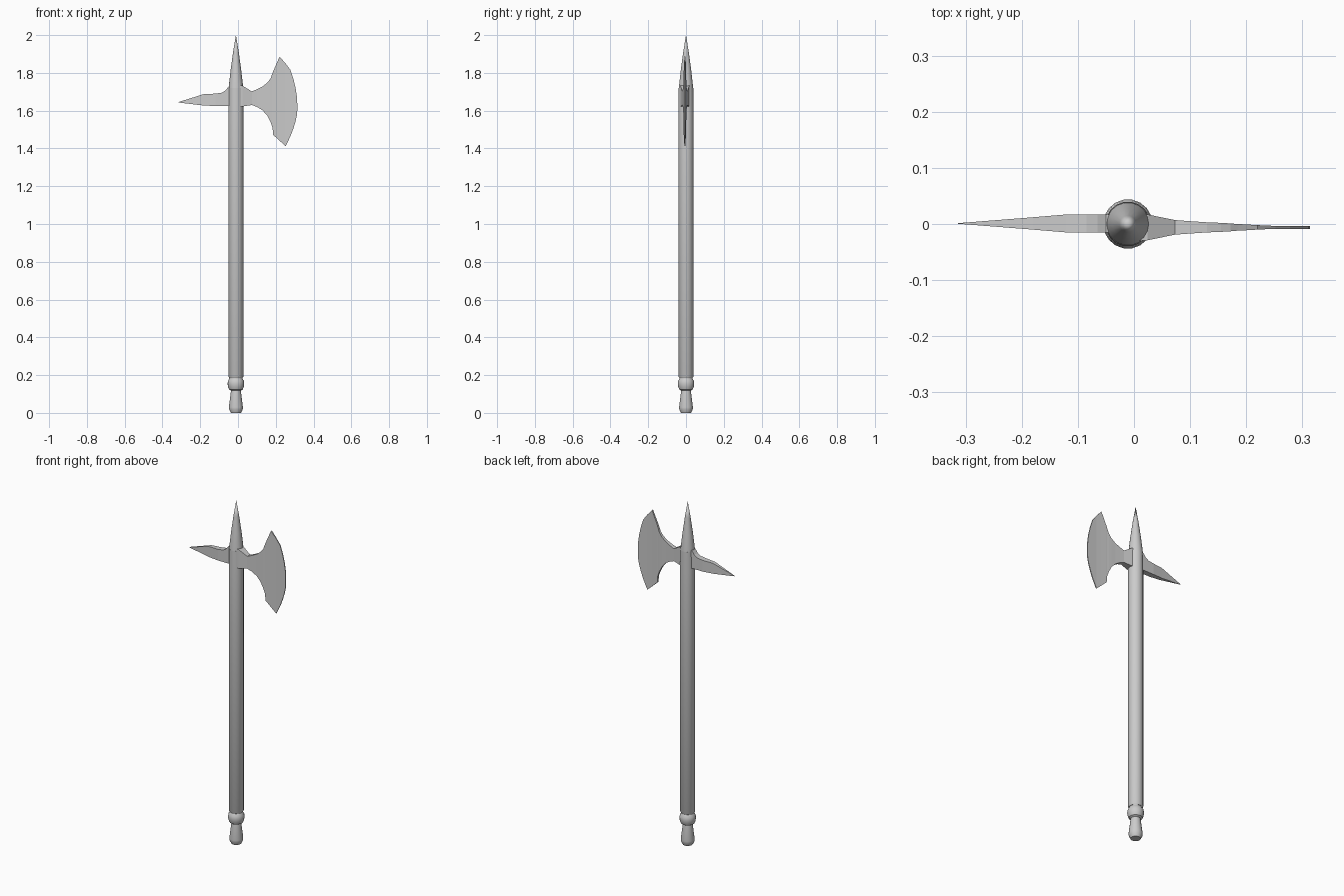
import bpy, bmesh, math

CX = -0.011  # shaft axis


def finish(name, bm):
    bmesh.ops.recalc_face_normals(bm, faces=bm.faces)
    me = bpy.data.meshes.new(name)
    bm.to_mesh(me)
    bm.free()
    ob = bpy.data.objects.new(name, me)
    bpy.context.collection.objects.link(ob)
    return ob


def lathe(name, profile, sides=18):
    """Revolve (radius, z) pairs around the shaft axis."""
    bm = bmesh.new()
    rings = []
    for r, z in profile:
        if r == 0:
            rings.append([bm.verts.new((CX, 0, z))])
        else:
            rings.append([bm.verts.new((CX + r * math.cos(math.tau * i / sides),
                                        r * math.sin(math.tau * i / sides), z))
                          for i in range(sides)])
    for a, b in zip(rings, rings[1:]):
        for i in range(sides):
            j = (i + 1) % sides
            if len(b) == 1:
                bm.faces.new((a[i], a[j], b[0]))
            else:
                bm.faces.new((a[i], a[j], b[j], b[i]))
    for ring in (rings[0], rings[-1]):
        if len(ring) > 1:
            bm.faces.new(ring)
    ob = finish(name, bm)
    bpy.context.view_layer.objects.active = ob
    ob.select_set(True)
    bpy.ops.object.shade_smooth_by_angle(angle=math.radians(30))
    ob.select_set(False)
    return ob


def loft(name, stations, y):
    """Skin rectangular sections given as (x, z low, z high, half thickness)."""
    bm = bmesh.new()
    rings = [[bm.verts.new(p) for p in ((x, y - t, lo), (x, y + t, lo),
                                        (x, y + t, hi), (x, y - t, hi))]
             for x, lo, hi, t in stations]
    for a, b in zip(rings, rings[1:]):
        for i in range(4):
            j = (i + 1) % 4
            bm.faces.new((a[i], a[j], b[j], b[i]))
    bm.faces.new(rings[0])
    bm.faces.new(rings[-1])
    return finish(name, bm)


# Turned pommel with its ball
lathe("pommel", [(0.027, 0), (0.036, 0.018), (0.037, 0.03), (0.026, 0.118),
                 (0.036, 0.124), (0.042, 0.138), (0.044, 0.155), (0.042, 0.17),
                 (0.034, 0.183), (0.034, 0.195)])

# Long shaft
lathe("shaft", [(0.036, 0.186), (0.040, 0.193), (0.040, 1.60), (0.039, 1.72)])

# Top spike
lathe("top_spike", [(0.039, 1.71), (0.036, 1.745), (0.028, 1.815),
                    (0.015, 1.91), (0, 2.0)])

# Axe blade, thick at the socket and thin at the cutting edge
loft("axe_blade", [
    (-0.011, 1.622, 1.735, 0.026), (0.024, 1.622, 1.732, 0.023),
    (0.073, 1.630, 1.702, 0.013), (0.100, 1.620, 1.713, 0.011),
    (0.130, 1.602, 1.728, 0.009), (0.155, 1.573, 1.748, 0.008),
    (0.172, 1.540, 1.770, 0.007), (0.183, 1.510, 1.800, 0.006),
    (0.186, 1.472, 1.808, 0.006), (0.220, 1.441, 1.886, 0.004),
    (0.252, 1.412, 1.850, 0.0025), (0.278, 1.465, 1.815, 0.0025),
    (0.293, 1.505, 1.770, 0.0025), (0.304, 1.540, 1.725, 0.0025),
    (0.311, 1.572, 1.680, 0.0025), (0.314, 1.600, 1.635, 0.0025)], -0.006)

# Back hook
loft("back_hook", [
    (-0.011, 1.625, 1.730, 0.016), (-0.050, 1.625, 1.728, 0.016),
    (-0.065, 1.625, 1.708, 0.016), (-0.085, 1.625, 1.695, 0.016),
    (-0.120, 1.625, 1.690, 0.016), (-0.180, 1.627, 1.688, 0.011),
    (-0.314, 1.643, 1.646, 0.0005)], 0.001)
